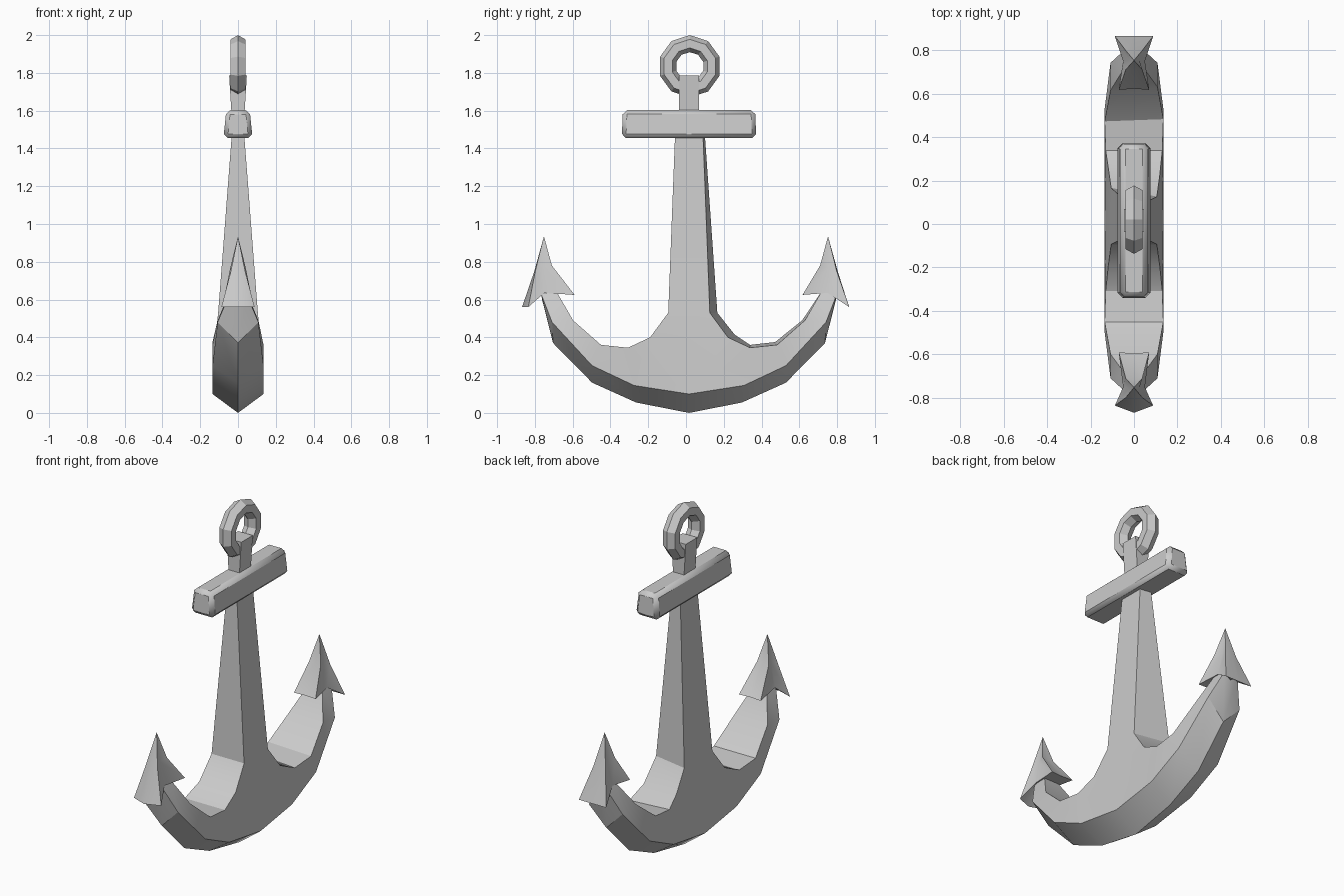
import bpy, bmesh, math

if "Cube" in bpy.data.objects:
    bpy.data.objects.remove(bpy.data.objects["Cube"])

YC = 0.016  # centre line of shank and arms


def make_object(name, polys, angle=30):
    """Build a welded mesh from polygons given as coordinate lists."""
    bm = bmesh.new()
    cache = {}
    for poly in polys:
        vs = []
        for p in poly:
            key = tuple(round(c, 4) for c in p)
            if key not in cache:
                cache[key] = bm.verts.new(key)
            if cache[key] not in vs:
                vs.append(cache[key])
        if len(vs) > 2 and not bm.faces.get(vs):
            bm.faces.new(vs)
    bmesh.ops.recalc_face_normals(bm, faces=bm.faces)
    me = bpy.data.meshes.new(name)
    bm.to_mesh(me)
    bm.free()
    ob = bpy.data.objects.new(name, me)
    bpy.context.collection.objects.link(ob)
    smooth(ob, angle)
    return ob


def smooth(ob, angle):
    bpy.ops.object.select_all(action='DESELECT')
    ob.select_set(True)
    bpy.context.view_layer.objects.active = ob
    bpy.ops.object.shade_smooth_by_angle(angle=math.radians(angle))


# Shank and arms: inner edge from arm end to shank top (dist, z, half width, far-side shift)
INNER = [(.70, .64, .045, 0, 0), (.614, .49, .108, -.015, 0), (.466, .36, .135, -.01, .015),
         (.323, .345, .13, 0, .015), (.206, .40, .118, .035, .015), (.11, .53, .105, .04, 0),
         (.074, 1.47, .033, .01, 0)]
LOWER = [(.783, .63, .045), (.725, .48, .108), (.513, .25, .135), (.29, .145, .135), (0, .10, .135)]
RIDGE = [(.778, .60), (.72, .37), (.513, .16), (.28, .055), (0, 0)]


def inner(i, s, t):
    d, z, w, od, oz = INNER[i]
    if s > 0 and t < 0:
        d, z = d + od, z + oz
    return (t * w, YC + s * d, z)


def lower(i, s, t):
    d, z, w = LOWER[i]
    return (t * w, YC + s * d, z)


def ridge(i, s):
    return (0, YC + s * RIDGE[i][0], RIDGE[i][1])


polys = []
for s in (-1, 1):
    for t in (-1, 1):
        for i in range(4):
            polys.append([inner(i, s, t), lower(i, s, t), lower(i + 1, s, t), inner(i + 1, s, t)])
            polys.append([lower(i, s, t), ridge(i, s), ridge(i + 1, s), lower(i + 1, s, t)])
    for i in range(6):
        polys.append([inner(i, s, -1), inner(i, s, 1), inner(i + 1, s, 1), inner(i + 1, s, -1)])
    polys.append([inner(0, s, -1), inner(0, s, 1), lower(0, s, 1), ridge(0, s), lower(0, s, -1)])
for t in (-1, 1):
    polys.append([inner(4, -1, t), lower(4, 1, t), inner(4, 1, t)])
    polys.append([inner(4, -1, t), inner(4, 1, t), inner(5, 1, t), inner(5, -1, t)])
    polys.append([inner(5, -1, t), inner(5, 1, t), inner(6, 1, t), inner(6, -1, t)])
polys.append([inner(6, -1, -1), inner(6, -1, 1), inner(6, 1, 1), inner(6, 1, -1)])
make_object("shank_and_arms", polys)


# Barbed flukes: concave four-cornered spear heads
def fluke(name, s, d_in, d_out, d_corner):
    def ring(inn, out, corner, side, z_in, z_out, z_side, w_in, w_out, w_side):
        pts = [(0, out, z_out), (w_out, corner, z_out), (w_side, side, z_side), (w_in, inn, z_in),
               (0, inn + .005, z_in), (-w_in, inn, z_in), (-w_side, side, z_side), (-w_out, corner, z_out)]
        return [(x, s * d, z) for x, d, z in pts]
    tip = (0, s * .752, .935)
    mid = ring(.71, .803, .798, .755, .78, .75, .77, .038, .038, .024)
    base = ring(d_in, d_out, d_corner, .75, .625, .56, .635, .07, .088, .05)
    hub = (0, s * .755, .64)
    faces = []
    for i in range(8):
        j = (i + 1) % 8
        faces += [[tip, mid[i], mid[j]], [mid[i], base[i], base[j], mid[j]], [base[i], hub, base[j]]]
    make_object(name, faces, 40)


fluke("fluke_front", -1, .59, .868, .835)
fluke("fluke_back", 1, .617, .864, .864)


# Tapered boxes for the stock and the shackle eye
def tapered_box(name, y_bot, y_top, x_bot, x_top, z0, z1, bevel):
    def level(x, y, z):
        return [(-x, YC - y, z), (x, YC - y, z), (x, YC + y, z), (-x, YC + y, z)]
    a, b = level(x_bot, y_bot, z0), level(x_top, y_top, z1)
    faces = [a, b] + [[a[i], a[(i + 1) % 4], b[(i + 1) % 4], b[i]] for i in range(4)]
    ob = make_object(name, faces)
    if bevel:
        m = ob.modifiers.new("bevel", 'BEVEL')
        m.width, m.segments = bevel, 1
    return ob


tapered_box("stock", .356, .35, .077, .062, 1.455, 1.603, .022)
tapered_box("shackle_eye", .053, .053, .034, .047, 1.58, 1.785, 0)

# Shackle ring
bpy.ops.mesh.primitive_torus_add(major_segments=10, minor_segments=6, major_radius=.12,
                                 minor_radius=.045, location=(0, .02, 1.835),
                                 rotation=(0, math.pi / 2, 0))
bpy.context.object.name = "shackle_ring"
smooth(bpy.context.object, 30)
